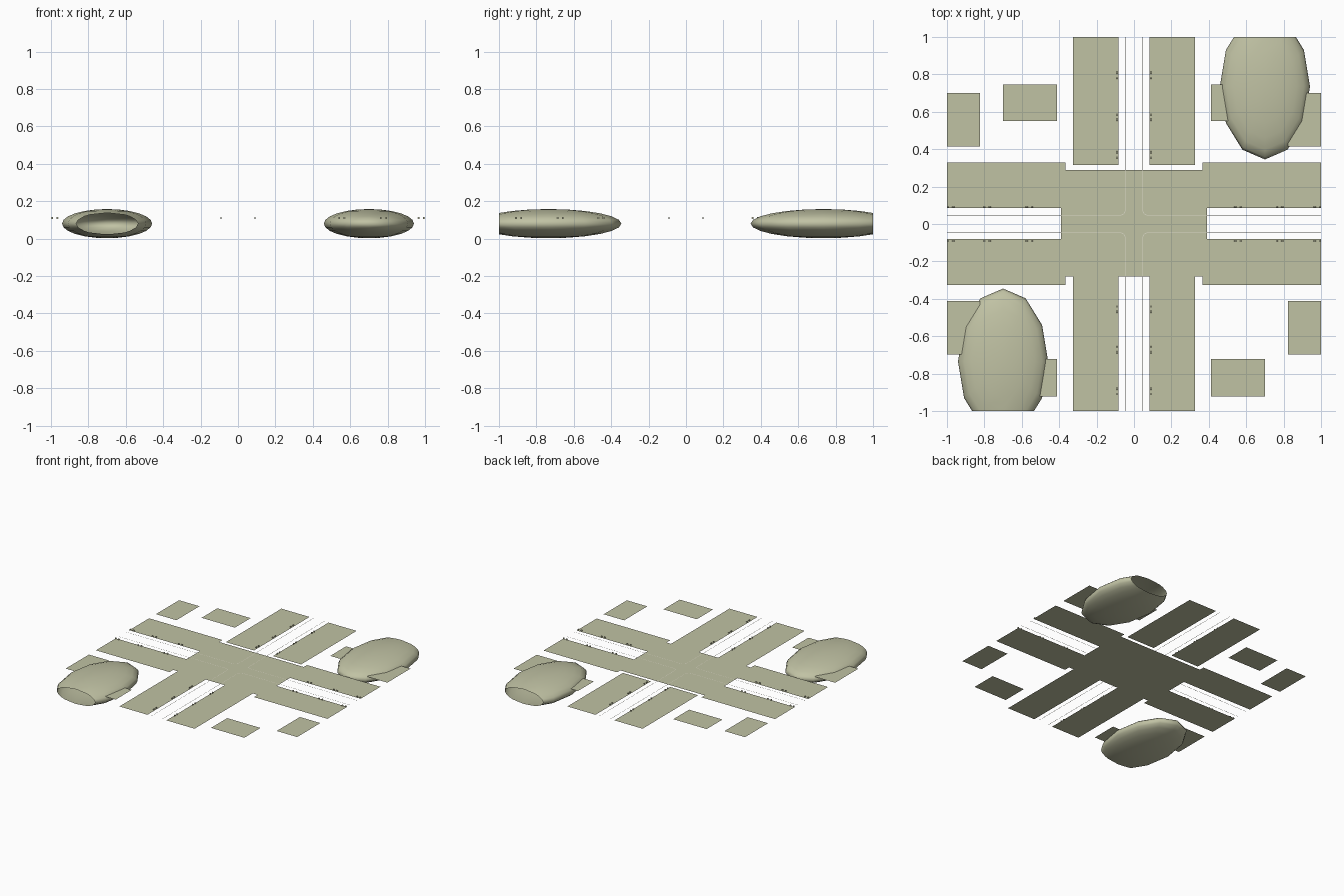
import bpy, bmesh, math
from mathutils import Matrix, Vector

if "Cube" in bpy.data.objects:
    bpy.data.objects.remove(bpy.data.objects["Cube"])

GROUND = 0.104      # height of the paving sheets
DOME_Z = 0.080      # centre height of the large hollow shells


def colour(name, rgb):
    mat = bpy.data.materials.new(name)
    mat.diffuse_color = (*rgb, 1)
    mat.use_nodes = True
    mat.node_tree.nodes["Principled BSDF"].inputs["Base Color"].default_value = mat.diffuse_color
    return mat


OLIVE = colour("olive", (0.53, 0.54, 0.37))
PALE = colour("pale_line", (0.75, 0.75, 0.62))


def finish(bm, name, mat=OLIVE):
    mesh = bpy.data.meshes.new(name)
    bm.to_mesh(mesh)
    bm.free()
    mesh.materials.append(mat)
    ob = bpy.data.objects.new(name, mesh)
    bpy.context.collection.objects.link(ob)
    return ob


def sheet(name, x0, x1, y0, y1, z=GROUND):
    """Flat rectangular paving sheet."""
    bm = bmesh.new()
    bm.faces.new([bm.verts.new(p) for p in
                  ((x0, y0, z), (x1, y0, z), (x1, y1, z), (x0, y1, z))])
    return finish(bm, name)


def strip(name, pts, width=0.0025, z=GROUND + 0.001):
    """Thin flat line following a path."""
    bm = bmesh.new()
    rows = []
    for i, p in enumerate(pts):
        a, b = Vector(pts[max(i - 1, 0)]), Vector(pts[min(i + 1, len(pts) - 1)])
        d = (b - a).normalized()
        n = Vector((-d.y, d.x)) * width / 2
        rows.append([bm.verts.new((p[0] + s * n.x, p[1] + s * n.y, z)) for s in (1, -1)])
    for r, q in zip(rows, rows[1:]):
        bm.faces.new((r[0], r[1], q[1], q[0]))
    bmesh.ops.recalc_face_normals(bm, faces=bm.faces)
    if bm.faces[:][0].normal.z < 0:
        bmesh.ops.reverse_faces(bm, faces=bm.faces)
    return finish(bm, name, PALE)


# Crossing: plus-shaped centre sheet
sheet("crossing_centre", -0.39, 0.39, -0.08, 0.085)
sheet("crossing_north", -0.365, 0.365, 0.085, 0.29)
sheet("crossing_south", -0.365, 0.365, -0.28, -0.08)

# Pavements along the four arms, mirrored left to right
for side, s in (("left", -1), ("right", 1)):
    def span(a, b):
        return sorted((s * a, s * b))
    sheet(f"pavement_north_{side}", *span(0.082, 0.325), 0.315, 1.0)
    sheet(f"pavement_south_{side}", *span(0.082, 0.325), -1.0, -0.28)
    sheet(f"pavement_upper_{side}", *span(0.365, 1.0), 0.085, 0.33)
    sheet(f"pavement_lower_{side}", *span(0.365, 1.0), -0.325, -0.08)
    # Building plots
    sheet(f"plot_north_outer_{side}", *span(0.823, 1.0), 0.415, 0.70)
    sheet(f"plot_north_inner_{side}", *span(0.412, 0.70), 0.55, 0.745)
    sheet(f"plot_south_outer_{side}", *span(0.823, 1.0), -0.698, -0.412)
    sheet(f"plot_south_inner_{side}", *span(0.412, 0.70), -0.922, -0.722)

# Lane lines turning round each corner of the crossing
R, E = 0.03, 0.046
for sx in (-1, 1):
    for sy in (-1, 1):
        arc = [(E + R - R * math.cos(t), E + R - R * math.sin(t))
               for t in (i * math.pi / 12 for i in range(7))]
        path = [(E, 1.0)] + arc + [(1.0, E)]
        strip("lane_line", [(sx * x, sy * y) for x, y in path])


def dome(name, cx, cy, cut):
    """Stretched twelve-sided shell, cut open at the edge of the model."""
    bm = bmesh.new()
    bmesh.ops.create_uvsphere(bm, u_segments=12, v_segments=12, radius=1)
    bmesh.ops.transform(bm, verts=bm.verts, matrix=Matrix.Translation((cx, cy, DOME_Z))
                        @ Matrix.Diagonal((0.241, 0.39, 0.078, 1)))
    bmesh.ops.bisect_plane(bm, geom=bm.verts[:] + bm.edges[:] + bm.faces[:],
                           plane_co=(0, cut, 0), plane_no=(0, cut, 0), clear_outer=True)
    for f in bm.faces:
        f.smooth = True
    return finish(bm, name)


dome("hollow_shell_north", 0.70, 0.735, 1)
dome("hollow_shell_south", -0.70, -0.735, -1)


def bike(name, x, y, along_x):
    """Tiny parked two-wheeler, reduced to two upright wheels."""
    bm = bmesh.new()
    r = 0.006
    for d in (-0.014, 0.014):
        bmesh.ops.create_cone(bm, cap_ends=True, segments=8, radius1=r, radius2=r, depth=0.005,
                              matrix=Matrix.Translation((d, 0, r)) @ Matrix.Rotation(math.pi / 2, 4, 'X'))
    turn = Matrix.Identity(4) if along_x else Matrix.Rotation(math.pi / 2, 4, 'Z')
    bmesh.ops.transform(bm, verts=bm.verts, matrix=Matrix.Translation((x, y, GROUND)) @ turn)
    return finish(bm, name)


# Parked two-wheelers along the kerbs
for s in (-1, 1):
    for p in (0.795, 0.572, 0.37, -0.455, -0.672, -0.895):
        bike("parked_bike", s * 0.09, p, False)
    for p in (-0.98, -0.785, -0.56, 0.555, 0.778, 0.98):
        bike("parked_bike", p, s * 0.09, True)
